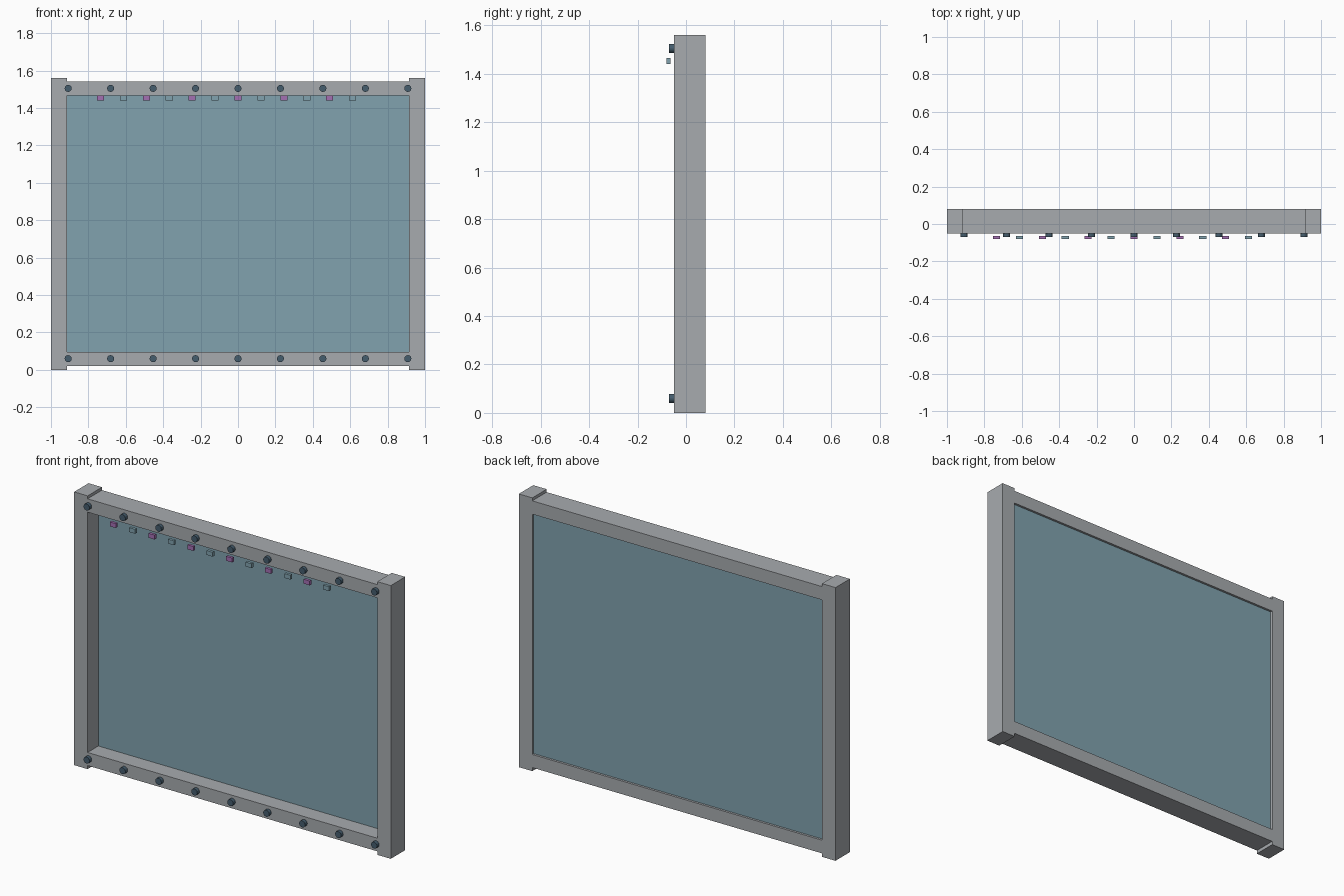
import bpy
import math

cube = bpy.data.objects.get("Cube")
if cube:
    bpy.data.objects.remove(cube, do_unlink=True)


def material(name, rgb):
    mat = bpy.data.materials.new(name)
    mat.use_nodes = True
    mat.diffuse_color = (*rgb, 1)
    node = next(n for n in mat.node_tree.nodes if n.type == 'BSDF_PRINCIPLED')
    node.inputs["Base Color"].default_value = (*rgb, 1)
    return mat


grey = material("frame grey", (0.39, 0.41, 0.43))
teal = material("glass teal", (0.22, 0.365, 0.43))
slate = material("bolt slate", (0.06, 0.11, 0.155))
purple = material("light purple", (0.37, 0.16, 0.45))


def finish(name, mat):
    obj = bpy.context.object
    obj.name = name
    obj.data.materials.append(mat)
    return obj


def box(name, low, high, mat):
    """Box between two opposite corners."""
    centre = [(a + b) / 2 for a, b in zip(low, high)]
    bpy.ops.mesh.primitive_cube_add(size=1, location=centre)
    obj = finish(name, mat)
    obj.scale = [b - a for a, b in zip(low, high)]
    bpy.ops.object.transform_apply(location=False, rotation=False, scale=True)
    return obj


FRONT, BACK, HEIGHT, INNER = -0.05, 0.08, 1.56, 0.915

# Side posts, slightly taller than the rails
box("left_post", (INNER, FRONT, 0), (1, BACK, HEIGHT), grey)
box("right_post", (-1, FRONT, 0), (-INNER, BACK, HEIGHT), grey)

# Horizontal rails
box("bottom_rail", (-INNER, FRONT, 0.02), (INNER, BACK, 0.095), grey)
box("top_rail", (-INNER, FRONT, 1.467), (INNER, BACK, 1.543), grey)

# Glass panel set near the back of the frame
box("glass_panel", (-INNER, 0.047, 0.095), (INNER, 0.067, 1.467), teal)

# Bolts along both rails
for row, z in (("bottom", 0.06), ("top", 1.505)):
    for i in range(9):
        x = (i - 4) * 0.227
        bpy.ops.mesh.primitive_cylinder_add(
            vertices=12, radius=0.019, depth=0.02,
            location=(x, FRONT - 0.01, z), rotation=(math.pi / 2, 0, 0))
        finish(f"{row}_bolt_{i + 1}", slate)

# Small alternating indicator blocks below the top rail
for i in range(12):
    x = -0.735 + i * 0.1225
    box(f"indicator_{i + 1}", (x - 0.019, -0.08, 1.441), (x + 0.019, -0.064, 1.466),
        teal if i % 2 else purple)
